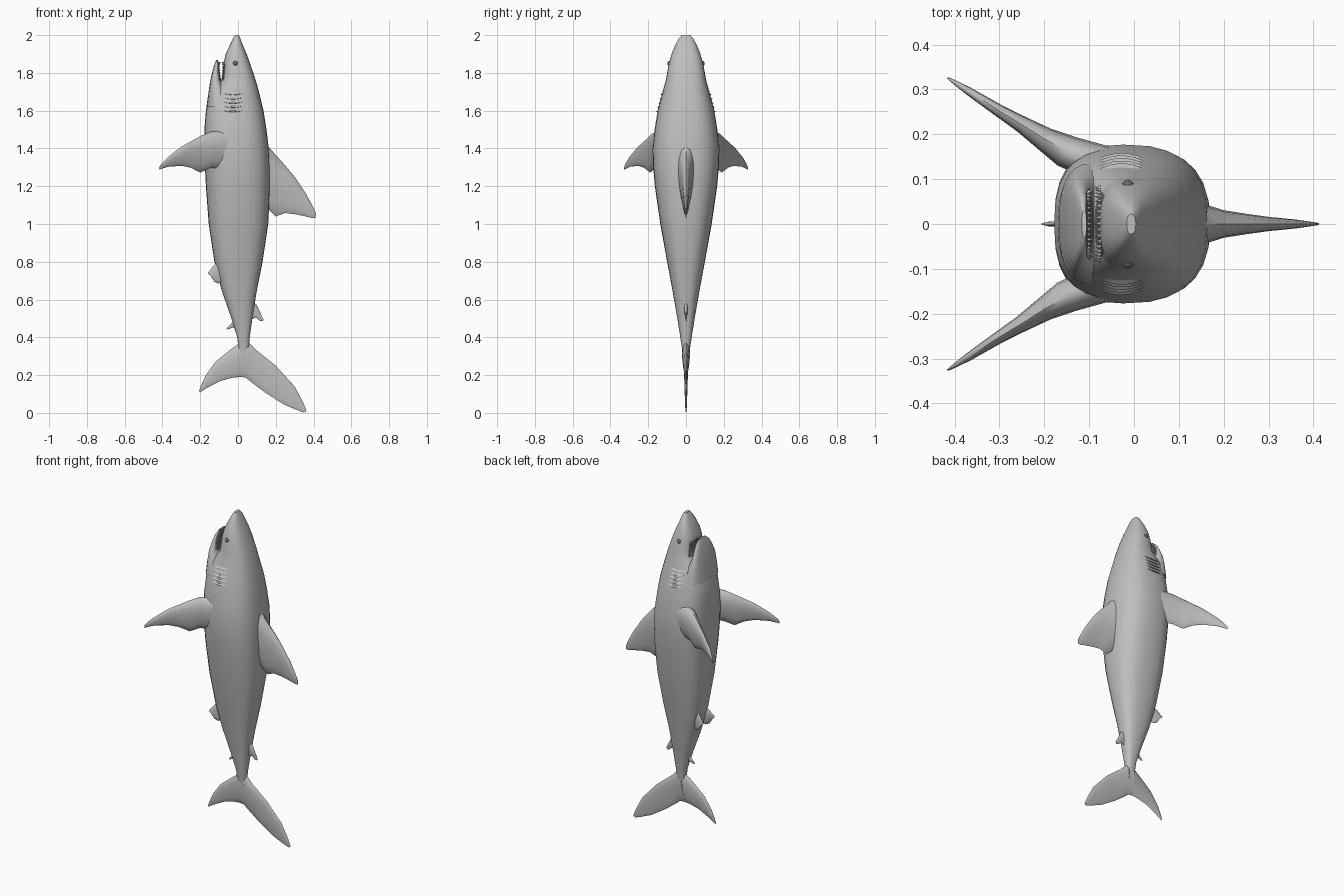
import bpy, bmesh, math
from mathutils import Vector

if "Cube" in bpy.data.objects:
    bpy.data.objects.remove(bpy.data.objects["Cube"])


def material(name, v):
    m = bpy.data.materials.new(name)
    m.diffuse_color = (v, v, v, 1)
    m.use_nodes = True
    m.node_tree.nodes["Principled BSDF"].inputs["Base Color"].default_value = m.diffuse_color
    return m


GREY = material("skin grey", 0.52)
DARK = material("dark grey", 0.15)
PALE = material("tooth white", 0.75)


def finish(name, bm, mats, angle=40):
    bmesh.ops.recalc_face_normals(bm, faces=bm.faces)
    me = bpy.data.meshes.new(name)
    bm.to_mesh(me)
    bm.free()
    ob = bpy.data.objects.new(name, me)
    bpy.context.collection.objects.link(ob)
    for m in mats:
        me.materials.append(m)
    bpy.ops.object.select_all(action='DESELECT')
    ob.select_set(True)
    bpy.context.view_layer.objects.active = ob
    bpy.ops.object.shade_smooth_by_angle(angle=math.radians(angle))
    return ob


def loft(rings):
    bm = bmesh.new()
    vs = [[bm.verts.new(p) for p in r] for r in rings]
    n = len(vs[0])
    for a, b in zip(vs, vs[1:]):
        for i in range(n):
            j = (i + 1) % n
            bm.faces.new((a[i], a[j], b[j], b[i]))
    bm.faces.new(vs[0])
    bm.faces.new(vs[-1])
    return bm


def power(v, p):
    return math.copysign(abs(v) ** p, v)


def ring(z, lo, hi, hw, n=28, p=0.77):
    # boxy oval, widest a little towards the belly
    c = lo + 0.45 * (hi - lo)
    out = []
    for i in range(n):
        a = 2 * math.pi * i / n
        k = power(math.cos(a), p)
        out.append((c + k * (hi - c if k > 0 else c - lo), hw * power(math.sin(a), p), z))
    return out


# Body: height, belly x, back x, half width
BODY = [(2.0, -.016, .004, .022), (1.985, -.025, .012, .036), (1.95, -.042, .024, .056),
        (1.9, -.066, .046, .076), (1.85, -.076, .064, .091), (1.8, -.082, .081, .1),
        (1.76, -.088, .094, .107), (1.7, -.145, .111, .124), (1.6, -.17, .135, .15),
        (1.5, -.178, .151, .166), (1.4, -.178, .163, .177), (1.3, -.175, .169, .174),
        (1.2, -.17, .17, .165), (1.0, -.155, .16, .136), (.8, -.125, .13, .1),
        (.65, -.087, .1, .072), (.5, -.035, .076, .046), (.4, -.004, .062, .03),
        (.33, .004, .056, .02), (.22, .015, .045, .007)]
bm = loft([ring(*s) for s in BODY])
for f in bm.faces:
    c = f.calc_center_median()
    if 1.75 < c.z < 1.87 and c.x < -.07:   # roof of the mouth
        f.material_index = 1
finish("body", bm, [GREY, DARK])

# Lower jaw, with a dark inner face
JAW = [(1.867, -.116, -.106, .03), (1.845, -.125, -.101, .058), (1.81, -.135, -.098, .078),
       (1.76, -.147, -.09, .1), (1.7, -.156, -.06, .116), (1.62, -.167, .0, .135)]
bm = loft([ring(*s) for s in JAW])
bm.normal_update()
for f in bm.faces:
    c = f.calc_center_median()
    if c.x > -.108 and c.z > 1.75 and abs(c.y) < .07:
        f.material_index = 1
finish("lower_jaw", bm, [GREY, DARK])

# Teeth along both jaws
bm = bmesh.new()
for i in range(19):
    a = math.radians(-85 + 170 * i / 18)
    for x, tip, r in ((-.074, -.014, .083), (-.105, .014, .074)):
        y, z = r * math.sin(a), 1.765 + .09 * math.cos(a)
        base = [bm.verts.new((x, y + .005 * math.cos(t), z + .005 * math.sin(t)))
                for t in (0, math.pi / 2, math.pi, 1.5 * math.pi)]
        top = bm.verts.new((x + tip, y, z))
        for k in range(4):
            bm.faces.new((base[k], base[(k + 1) % 4], top))
        bm.faces.new(base)
finish("teeth", bm, [PALE], 20)


def side(x, z):
    # half width of the body at a point on its flank
    for a, b in zip(BODY, BODY[1:]):
        if b[0] <= z <= a[0]:
            t = (a[0] - z) / (a[0] - b[0])
            lo, hi, hw = (a[i] + (b[i] - a[i]) * t for i in (1, 2, 3))
            c = lo + .45 * (hi - lo)
            k = abs((x - c) / (hi - c if x > c else c - lo))
            return hw * (1 - min(k, 1) ** 2.6) ** (1 / 2.6)


def fin(name, stations, normal=(0, 1, 0), n=14):
    # stations: leading point, trailing point, half thickness
    nv = Vector(normal).normalized()
    rings = []
    for lead, trail, th in stations:
        lead, trail = Vector(lead), Vector(trail)
        r = []
        for i in range(n):
            a = 2 * math.pi * i / n
            t = (1 - math.cos(a)) / 2
            r.append(lead.lerp(trail, t) + nv * th * math.sin(a) * (1.25 - .6 * t))
        rings.append(r)
    finish(name, loft(rings), [GREY], 50)


def flat_fin(name, rows):
    fin(name, [((a, 0, b), (c, 0, d), th) for a, b, c, d, th in rows])


# Fins on the centre line
flat_fin("dorsal_fin", [(.1, 1.48, .1, 1.09, .06), (.165, 1.405, .165, 1.075, .042),
                        (.2, 1.365, .2, 1.04, .031), (.25, 1.31, .25, 1.058, .023),
                        (.3, 1.25, .3, 1.052, .016), (.36, 1.16, .36, 1.04, .01),
                        (.395, 1.095, .395, 1.031, .005), (.413, 1.055, .411, 1.032, .002)])
flat_fin("tail_upper_lobe", [(.03, .4, .0, .192, .022), (.06, .37, .04, .187, .018),
                             (.1, .33, .07, .163, .014), (.2, .25, .14, .11, .01),
                             (.3, .14, .24, .046, .007), (.345, .055, .315, .014, .005),
                             (.363, .012, .35, .001, .002)])
flat_fin("tail_lower_lobe", [(.05, .4, .05, .192, .02), (.0, .365, .01, .19, .018),
                             (-.04, .335, -.03, .186, .014), (-.12, .27, -.09, .17, .01),
                             (-.17, .2, -.15, .14, .007), (-.195, .145, -.185, .12, .005),
                             (-.206, .116, -.2, .108, .002)])
flat_fin("second_dorsal_fin", [(.06, .6, .06, .49, .012), (.1, .57, .095, .505, .008),
                               (.118, .53, .115, .488, .005), (.135, .495, .13, .485, .002)])
flat_fin("anal_fin", [(.0, .52, .0, .44, .012), (-.03, .48, -.025, .452, .008),
                      (-.06, .45, -.058, .441, .002)])

# Paired parts
PECTORAL = [(-.06, 1.5, 1.3, .13, .045), (-.15, 1.488, 1.295, .162, .038),
            (-.2, 1.465, 1.272, .19, .027), (-.25, 1.437, 1.298, .222, .019),
            (-.3, 1.41, 1.308, .252, .014), (-.37, 1.355, 1.303, .297, .009),
            (-.4, 1.325, 1.294, .316, .005), (-.416, 1.303, 1.287, .326, .002)]
PELVIC = [(-.09, .81, .7, .035, .014), (-.125, .785, .685, .045, .01),
          (-.145, .76, .695, .052, .006), (-.16, .742, .72, .058, .002)]
for s, tag in ((-1, "left"), (1, "right")):
    fin("pectoral_fin_" + tag, [((x, s * y, a), (x, s * y, b), t) for x, a, b, y, t in PECTORAL],
        (.54, s * .84, 0))
    fin("pelvic_fin_" + tag, [((x, s * y, a), (x + .02, s * y, b), t) for x, a, b, y, t in PELVIC],
        (.35, s, 0))

    # Eye
    bm = bmesh.new()
    bmesh.ops.create_uvsphere(bm, u_segments=12, v_segments=8, radius=.013)
    bmesh.ops.translate(bm, verts=bm.verts, vec=(-.014, s * (side(-.014, 1.85) - .005), 1.85))
    finish("eye_" + tag, bm, [DARK], 60)

    # Gill ridges lying on the flank
    for g in range(5):
        z0 = 1.6 + .0225 * g
        rows = []
        for k in range(9):
            x = -.075 + .095 * k / 8
            z = z0 - .006 * math.sin(math.pi * k / 8)
            h = .007 * math.sin(math.pi * (k + .4) / 8.8)
            y = side(x, z)
            rows.append([(x, s * (y - .006), z + .011), (x, s * (y + h), z),
                         (x, s * (y - .006), z - .003)])
        finish("gill_%s_%d" % (tag, g + 1), loft(rows), [GREY], 30)
